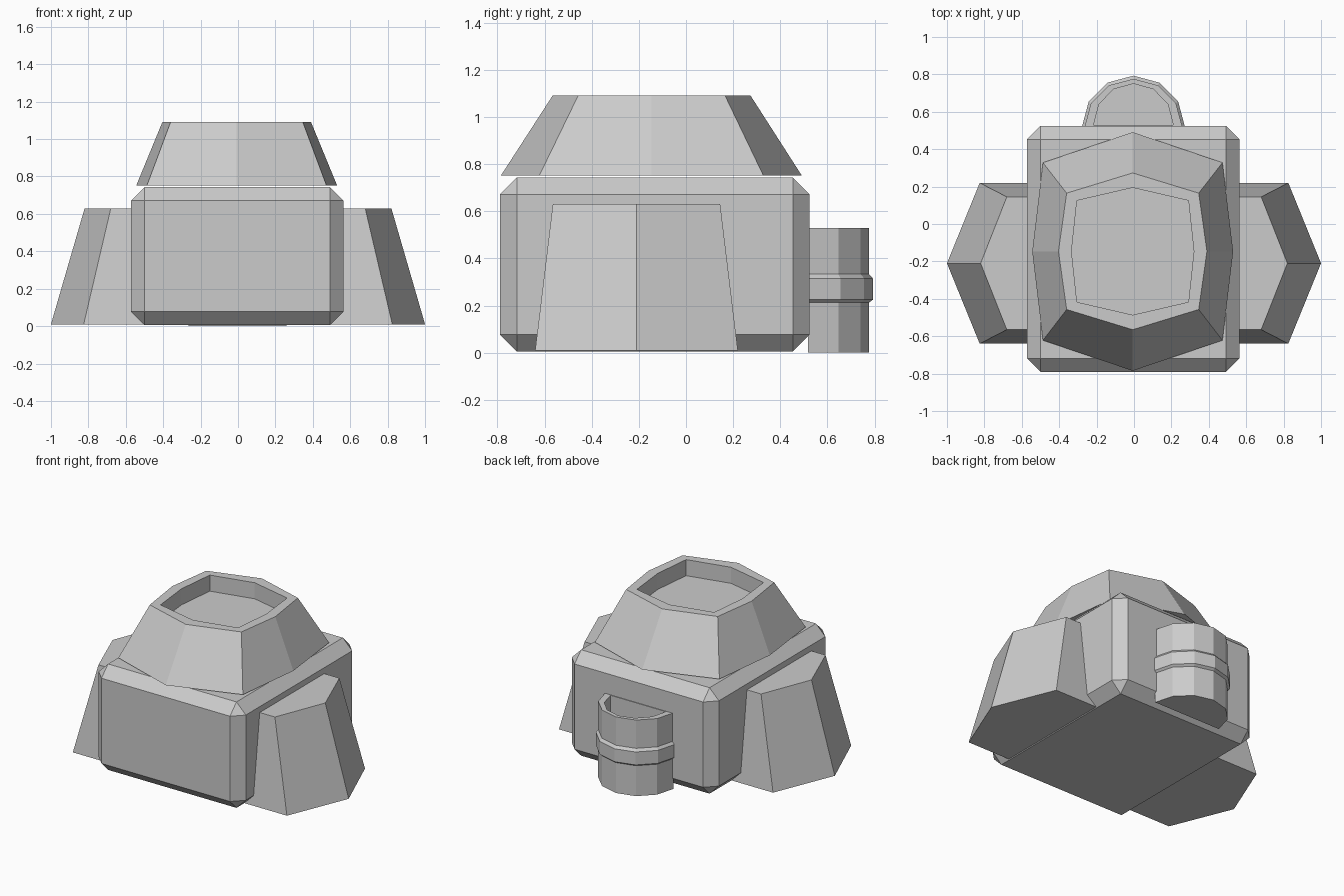
import bpy, bmesh, math
from mathutils import Vector

if "Cube" in bpy.data.objects:
    bpy.data.objects.remove(bpy.data.objects["Cube"])


def finish(name, bm):
    bmesh.ops.recalc_face_normals(bm, faces=bm.faces)
    mesh = bpy.data.meshes.new(name)
    bm.to_mesh(mesh)
    bm.free()
    obj = bpy.data.objects.new(name, mesh)
    bpy.context.collection.objects.link(obj)
    return obj


def loft(name, rings):
    """Skin a stack of (outline, z) rings and cap both ends."""
    bm = bmesh.new()
    loops = [[bm.verts.new((x, y, z)) for x, y in pts] for pts, z in rings]
    n = len(loops[0])
    for a, b in zip(loops, loops[1:]):
        for i in range(n):
            j = (i + 1) % n
            bm.faces.new((a[i], a[j], b[j], b[i]))
    bm.faces.new(loops[0][::-1])
    bm.faces.new(loops[-1])
    return finish(name, bm)


def octagon(cx, cy, half_w, shoulder_x, shoulder_y, half_l):
    return [(cx + x, cy + y) for x, y in (
        (half_w, 0), (shoulder_x, shoulder_y), (0, half_l), (-shoulder_x, shoulder_y),
        (-half_w, 0), (-shoulder_x, -shoulder_y), (0, -half_l), (shoulder_x, -shoulder_y))]


def hexagon(cy, half_w, shoulder_x, half_l):
    return [(half_w, cy), (shoulder_x, cy + half_l), (-shoulder_x, cy + half_l),
            (-half_w, cy), (-shoulder_x, cy - half_l), (shoulder_x, cy - half_l)]


def half_round(r, y0, depth):
    return [(-0.003 + r * math.cos(math.pi * i / 6), y0 + depth * math.sin(math.pi * i / 6))
            for i in range(7)]


# Chamfered main body
bm = bmesh.new()
bmesh.ops.create_cube(bm, size=1)
for v in bm.verts:
    v.co = Vector((v.co.x * 1.134 - 0.004, v.co.y * 1.315 - 0.1325, v.co.z * 0.738 + 0.374))
bmesh.ops.bevel(bm, geom=bm.edges[:], offset=0.072, offset_type='OFFSET',
                segments=1, profile=0.5, affect='EDGES')
finish("main_body", bm)

# Tapered side skirts, one block passing through the body
loft("side_skirts", [(hexagon(-0.21, 1.0, 0.825, 0.43), 0.01),
                     (hexagon(-0.21, 0.82, 0.68, 0.355), 0.63)])

# Tapered top with a recessed lid
lid = octagon(-0.007, -0.146, 0.327, 0.298, 0.271, 0.34)
loft("tapered_top", [(octagon(-0.007, -0.147, 0.537, 0.48, 0.475, 0.638), 0.752),
                     (octagon(-0.007, -0.146, 0.397, 0.353, 0.311, 0.419), 1.092),
                     (lid, 1.092), (lid, 0.98)])

# Half-round cup on the back, with a raised band and a hollow top
wall = half_round(0.262, 0.517, 0.259)
band = half_round(0.276, 0.517, 0.276)
hollow = half_round(0.213, 0.53, 0.22)
loft("back_cup", [(wall, 0.0), (wall, 0.212), (band, 0.225), (band, 0.315),
                  (wall, 0.333), (wall, 0.53), (hollow, 0.53), (hollow, 0.40)])
